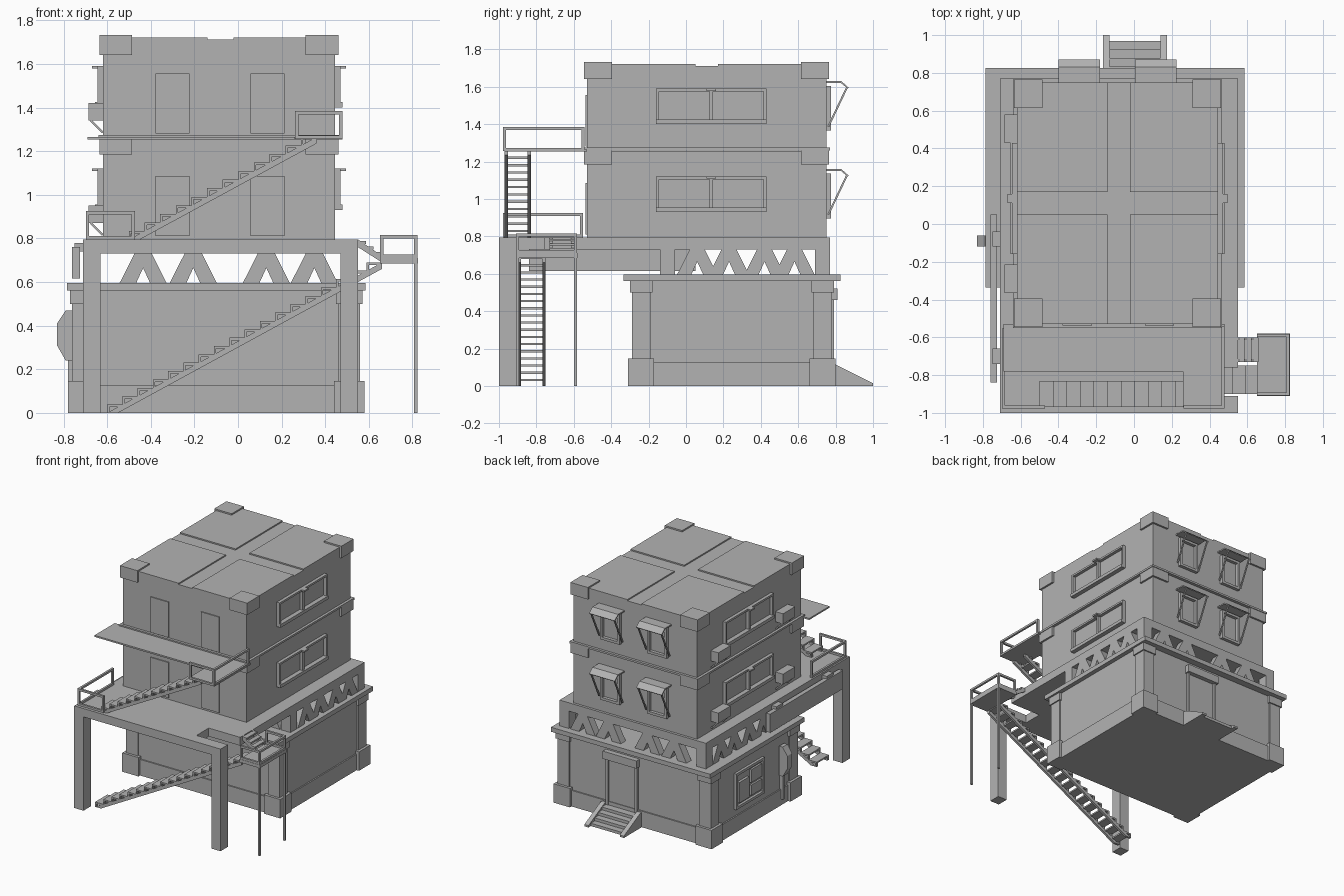
import bpy
import bmesh
from mathutils import Vector

old_cube = bpy.data.objects.get("Cube")
if old_cube:
    bpy.data.objects.remove(old_cube)

concrete = bpy.data.materials.new("plain_grey")
concrete.use_nodes = True
grey = (0.45, 0.45, 0.45, 1)
concrete.diffuse_color = grey
concrete.node_tree.nodes["Principled BSDF"].inputs["Base Color"].default_value = grey


def finish(name, bm):
    bmesh.ops.recalc_face_normals(bm, faces=bm.faces)
    mesh = bpy.data.meshes.new(name)
    bm.to_mesh(mesh)
    bm.free()
    mesh.materials.append(concrete)
    part = bpy.data.objects.new(name, mesh)
    bpy.context.collection.objects.link(part)
    return part


def prism(name, outline, axis, low, high):
    """Extrude an outline drawn in the two remaining axes along one axis."""
    bm = bmesh.new()
    corners = []
    for point in outline:
        co = list(point)
        co.insert("xyz".index(axis), low)
        corners.append(bm.verts.new(co))
    face = bm.faces.new(corners)
    offset = Vector([high - low if letter == axis else 0 for letter in "xyz"])
    moved = bmesh.ops.extrude_face_region(bm, geom=[face])["geom"]
    bmesh.ops.translate(bm, vec=offset, verts=[v for v in moved if isinstance(v, bmesh.types.BMVert)])
    return finish(name, bm)


def box(name, x, y, z):
    """Box from three (low, high) ranges."""
    outline = [(x[0], y[0]), (x[1], y[0]), (x[1], y[1]), (x[0], y[1])]
    return prism(name, outline, "z", z[0], z[1])


def bar(name, start, end, width=0.016):
    """Straight square bar between two points."""
    start, end = Vector(start), Vector(end)
    bm = bmesh.new()
    bmesh.ops.create_cube(bm, size=1)
    bmesh.ops.scale(bm, vec=(width, width, (end - start).length), verts=bm.verts)
    turn = (end - start).to_track_quat("Z", "Y").to_matrix()
    bmesh.ops.rotate(bm, matrix=turn, verts=bm.verts)
    bmesh.ops.translate(bm, vec=(start + end) / 2, verts=bm.verts)
    return finish(name, bm)


def grow(span, amount):
    return (span[0] - amount, span[1] + amount)


def ends(span, size):
    """The two short ranges at either end of a long range."""
    return [(span[0], span[0] + size), (span[1] - size, span[1])]


def corner_blocks(name, x, y, z, size):
    for across in ends(x, size):
        for along in ends(y, size):
            box(name, across, along, z)


# Shared ranges and levels
ground_x, ground_y = (-0.75, 0.55), (-0.28, 0.77)
tower_x, tower_y = (-0.62, 0.445), (-0.53, 0.75)
deck_x, deck_y = (-0.71, 0.55), (-1, 0.77)
slab_low, slab_top = 0.56, 0.595
deck_low, deck_top = 0.73, 0.795
floor_top, roof = 1.265, 1.72
west, east, south, north = tower_x[0], tower_x[1], tower_y[0], tower_y[1]

# Ground storey
box("ground_walls", ground_x, ground_y, (0, slab_low))
box("skirting", grow(ground_x, 0.01), grow(ground_y, 0.01), (0, 0.125))
corner_blocks("pillar_base", grow(ground_x, 0.03), grow(ground_y, 0.03), (0, 0.147), 0.14)
corner_blocks("pillar", grow(ground_x, 0.01), grow(ground_y, 0.01), (0, slab_low), 0.1)
corner_blocks("pillar_capital", grow(ground_x, 0.02), grow(ground_y, 0.02), (0.5, slab_low), 0.12)
box("ground_slab", grow(ground_x, 0.035), grow(ground_y, 0.055), (slab_low, slab_top))

# Back entrance with shutter box and steps
door_x = (-0.13, 0.14)
for side in ends(door_x, 0.02):
    box("entrance_jamb", side, (0.76, 0.79), (0.1, 0.5))
box("entrance_door", door_x, (0.76, 0.775), (0.1, 0.5))
box("shutter_box", grow(door_x, 0.01), (0.76, 0.81), (0.46, 0.52))
for side in ends(grow(door_x, 0.035), 0.035):
    prism("step_cheek", [(0.78, 0), (1, 0), (1, 0.015), (0.8, 0.115), (0.78, 0.115)], "x", *side)
for i in range(4):
    box("entrance_step", door_x, (0.78, 0.97 - i * 0.045), (i * 0.025, i * 0.025 + 0.022))

# Service panel and wall pod on the side wall
wall = ground_x[0]
panel_y, panel_z = (0.13, 0.48), (0.18, 0.46)
for along in ends(panel_y, 0.02):
    box("panel_side", (wall - 0.02, wall), along, panel_z)
for height in ends(panel_z, 0.02):
    box("panel_rail", (wall - 0.02, wall), panel_y, height)
for height in ((0.22, 0.3), (0.32, 0.42)):
    box("panel_box", (wall - 0.015, wall), (0.16, 0.29), height)
box("panel_meter", (wall - 0.02, wall), (0.32, 0.44), (0.22, 0.38))
pod = [(-0.76, 0.24), (-0.79, 0.24), (-0.83, 0.31), (-0.83, 0.41), (-0.79, 0.47), (-0.76, 0.47)]
prism("wall_pod", pod, "y", -0.12, -0.06)
box("pod_pipe", (-0.78, wall), (-0.1, -0.08), (0.05, 0.25))

# Deck, notched above the lower stair, and its tall front legs
left, right = deck_x
front, back = deck_y
outline = [(left, front), (right, front), (right, -0.91), (0.28, -0.91),
           (0.28, -0.76), (right, -0.76), (right, back), (left, back)]
prism("deck", outline, "z", deck_low, deck_top)
for across in ends(deck_x, 0.08):
    box("deck_leg", across, (front, front + 0.09), (0, deck_low))

# Truss storey: corner posts and paired diagonals
truss_y = (-0.14, back)
corner_blocks("truss_post", deck_x, truss_y, (slab_top, deck_low), 0.08)


def brace_pair(axis, middle, low, high):
    for side in (-1, 1):
        foot, tip = middle + side * 0.07, middle + side * 0.005
        shape = [(foot - 0.038, slab_top), (foot + 0.038, slab_top),
                 (tip + 0.035, deck_low), (tip - 0.035, deck_low)]
        prism("truss_brace", shape, axis, low, high)


for low, high in ends(truss_y, 0.06):
    for middle in (-0.435, -0.205, 0.13, 0.35):
        brace_pair("y", middle, low, high)
for low, high in ends(deck_x, 0.06):
    for middle in (0.06, 0.23, 0.42, 0.58):
        brace_pair("x", middle, low, high)

# Long side board hung from the deck
box("side_board", (-0.76, -0.725), (-0.84, 0.05), (0.615, 0.76))
for along in (-0.7, -0.08):
    box("board_bracket", (-0.75, left), (along - 0.04, along + 0.04), (0.74, 0.78))

# Tower storeys
for base, top in ((deck_top, floor_top), (floor_top, roof)):
    box("tower_walls", tower_x, tower_y, (base, top - 0.008))
    corner_blocks("tower_corner", grow(tower_x, 0.015), grow(tower_y, 0.015), (top - 0.08, top + 0.013 if top == roof else top), 0.15)
    for x in (-0.3, 0.135):
        box("front_door", grow((x, x), 0.078), (south - 0.008, south), (base + 0.015, base + 0.29))

    # Side windows with hood, sill and mullion
    glass_y, glass_z = (-0.16, 0.43), (base + 0.135, base + 0.325)
    for face, out in ((west, -1), (east, 1)):
        def reach(depth):
            return tuple(sorted((face, face + out * depth)))
        for along in ends(glass_y, 0.015) + [(0.125, 0.145)]:
            box("window_upright", reach(0.025), along, glass_z)
        box("window_head", reach(0.025), glass_y, (glass_z[1] - 0.015, glass_z[1]))
        box("window_sill", reach(0.035), glass_y, (glass_z[0], glass_z[0] + 0.025))
        box("window_hood", reach(0.05), (0.11, 0.16), (glass_z[1] - 0.012, glass_z[1]))

    # Cooling units on wall brackets
    for y in (-0.29, 0.505):
        unit_y = grow((y, y), 0.075)
        box("cooling_unit", (west - 0.065, west), unit_y, (base + 0.075, base + 0.155))
        for along in ends(unit_y, 0.012):
            middle = sum(along) / 2
            bar("unit_strut", (west, middle, base + 0.02), (west - 0.055, middle, base + 0.075), 0.01)

    # Back windows under awnings
    for x in (-0.29, 0.115):
        frame_x, frame_z = grow((x, x), 0.085), (base + 0.1, base + 0.34)
        for across in ends(frame_x, 0.02):
            box("back_window_side", across, (north, north + 0.025), frame_z)
        for height in ends(frame_z, 0.02):
            box("back_window_rail", frame_x, (north, north + 0.025), height)
        lip, eave = base + 0.365, base + 0.33
        awning = [(north, lip), (0.83, lip), (0.87, eave), (0.865, eave - 0.006),
                  (0.828, lip - 0.01), (north, lip - 0.01)]
        prism("awning", awning, "x", x - 0.11, x + 0.11)
        for across in (x - 0.1, x + 0.1):
            bar("awning_strut", (across, north + 0.01, base + 0.12), (across, 0.86, eave), 0.01)

box("floor_ledge", grow(tower_x, 0.02), grow(tower_y, 0.02), (floor_top - 0.005, floor_top + 0.01))

# Roof quarters separated by a shallow cross
for across in ((west, -0.14), (-0.02, east)):
    for along in ((south, 0.05), (0.17, north)):
        box("roof_panel", across, along, (roof - 0.008, roof + 0.002))

# Balcony and its stair landing
landing = [(-0.69, -0.78), (0.26, -0.78), (0.26, -0.97), (0.48, -0.97), (0.48, south), (-0.69, south)]
prism("balcony", landing, "z", floor_top - 0.012, floor_top)


def railing(path, floor, height=0.13):
    for x, y in path:
        bar("rail_post", (x, y, floor), (x, y, floor + height))
    for start, end in zip(path, path[1:]):
        for level in (floor + 0.008, floor + height - 0.008):
            bar("rail", (*start, level), (*end, level))


railing([(-0.48, -0.97), (-0.69, -0.97), (-0.69, -0.56)], deck_top)
railing([(0.27, -0.97), (0.47, -0.97), (0.47, -0.55)], floor_top - 0.01)


def stair(name, x, y, z, count):
    """Open stair rising along x with slanted stringers and thin treads."""
    run, rise = (x[1] - x[0]) / count, (z[1] - z[0]) / count
    slant = [(x[0], z[0]), (x[0] + 0.05, z[0]), (x[1], z[1] - 0.03), (x[1], z[1])]
    for side in ends(y, 0.018):
        prism(name + "_stringer", slant, "y", *side)
    for i in range(count):
        step, level = x[0] + i * run, z[0] + (i + 1) * rise
        box(name + "_tread", (step, step + run), y, (level - 0.012, level))
        box(name + "_riser", (step, step + 0.01), ends(y, 0.018)[0], (level - rise, level))
        box(name + "_riser", (step, step + 0.01), ends(y, 0.018)[1], (level - rise, level))


stair("lower_stair", (-0.6, 0.66), (-0.9, -0.75), (0, 0.69), 18)
stair("upper_stair", (-0.5, 0.36), (-0.97, -0.83), (deck_top, floor_top), 12)

# Side platform on slim posts, with a short flight up to the deck
pad_x, pad_y, pad = (0.65, 0.825), (-0.91, -0.58), 0.71
box("platform", pad_x, pad_y, (0.685, pad))
edge_front, edge_back, edge_out = pad_y[0] + 0.01, pad_y[1] - 0.01, pad_x[1] - 0.01
for y in (edge_front, edge_back):
    bar("platform_post", (edge_out, y, 0), (edge_out, y, pad))
railing([(0.66, edge_front), (edge_out, edge_front), (edge_out, edge_back), (0.66, edge_back)], pad, 0.105)
flight_y = (-0.73, -0.6)
for side in ends(flight_y, 0.015):
    prism("flight_stringer", [(right, 0.76), (0.66, 0.69), (0.66, 0.72), (right, deck_top)], "y", *side)
for i in range(3):
    box("flight_tread", (right + i * 0.036, right + 0.036 + i * 0.036), flight_y, (0.775 - i * 0.025, 0.787 - i * 0.025))
